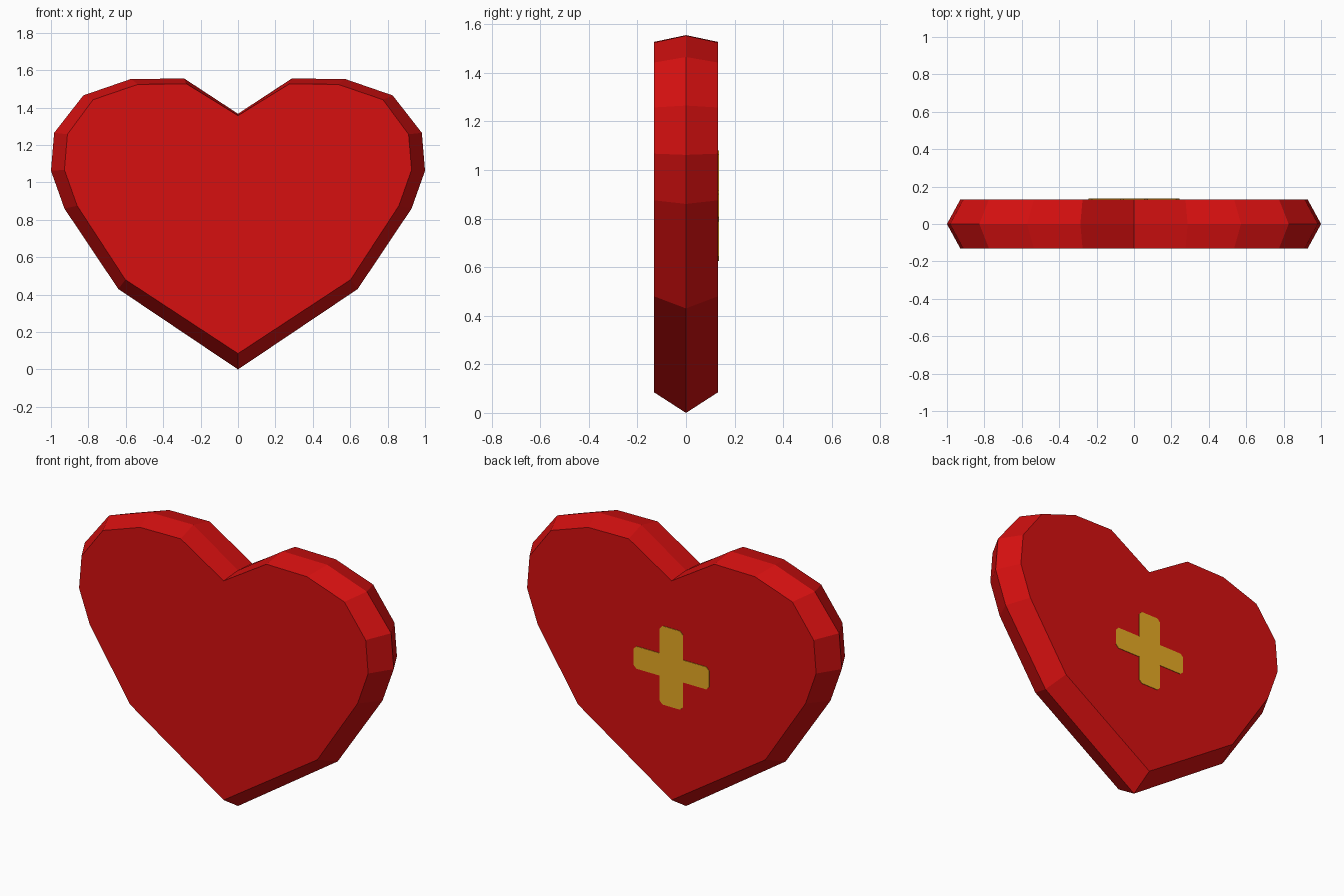
import bpy, bmesh

if "Cube" in bpy.data.objects:
    bpy.data.objects.remove(bpy.data.objects["Cube"])


def material(name, rgb):
    m = bpy.data.materials.new(name)
    m.diffuse_color = (*rgb, 1)
    m.use_nodes = True
    m.node_tree.nodes["Principled BSDF"].inputs["Base Color"].default_value = m.diffuse_color
    return m


def finish(bm, name, mat):
    bmesh.ops.recalc_face_normals(bm, faces=bm.faces)
    me = bpy.data.meshes.new(name)
    bm.to_mesh(me)
    bm.free()
    me.materials.append(mat)
    ob = bpy.data.objects.new(name, me)
    bpy.context.collection.objects.link(ob)
    return ob


def loft(name, rings, mat):
    """Join (y, outline) rings into a closed solid with flat caps."""
    bm = bmesh.new()
    loops = [[bm.verts.new((x, y, z)) for x, z in pts] for y, pts in rings]
    for a, b in zip(loops, loops[1:]):
        n = len(a)
        for i in range(n):
            j = (i + 1) % n
            bm.faces.new((a[i], a[j], b[j], b[i]))
    bm.faces.new(loops[0])
    bm.faces.new(loops[-1])
    return finish(bm, name, mat)


def mirrored(half):
    """Half outline from top notch to bottom tip, mirrored across x = 0."""
    return half + [(-x, z) for x, z in half[-2:0:-1]]


red = material("heart red", (0.67, 0.005, 0.005))
gold = material("cross gold", (0.81, 0.41, 0.018))

# Heart body: wide middle outline, smaller front and back outlines
rim = mirrored([(0, 1.367), (0.287, 1.555), (0.572, 1.553), (0.827, 1.465),
                (0.983, 1.265), (1.0, 1.062), (0.928, 0.86), (0.64, 0.43), (0, 0)])
face = mirrored([(0, 1.357), (0.275, 1.527), (0.535, 1.524), (0.775, 1.442),
                 (0.912, 1.257), (0.928, 1.067), (0.86, 0.875), (0.602, 0.48), (0, 0.085)])
loft("heart_body", [(-0.132, face), (0, rim), (0.132, face)], red)

# Cross on the back face: thin plate with clipped arm ends
w, h = 0.242, 0.228      # arm reach sideways and upwards
a, b = 0.074, 0.065      # half thickness of upright and crossbar
c, cz = 0.018, 0.853     # corner clip, centre height
quarter = [(a - c, h), (a, h - c), (a, b), (w - c, b), (w, b - c)]
right = quarter + [(x, -z) for x, z in reversed(quarter)]
cross = right + [(-x, z) for x, z in reversed(right)]
cross = [(x, z + cz) for x, z in cross]
loft("back_cross", [(0.130, cross), (0.135, cross)], gold)
